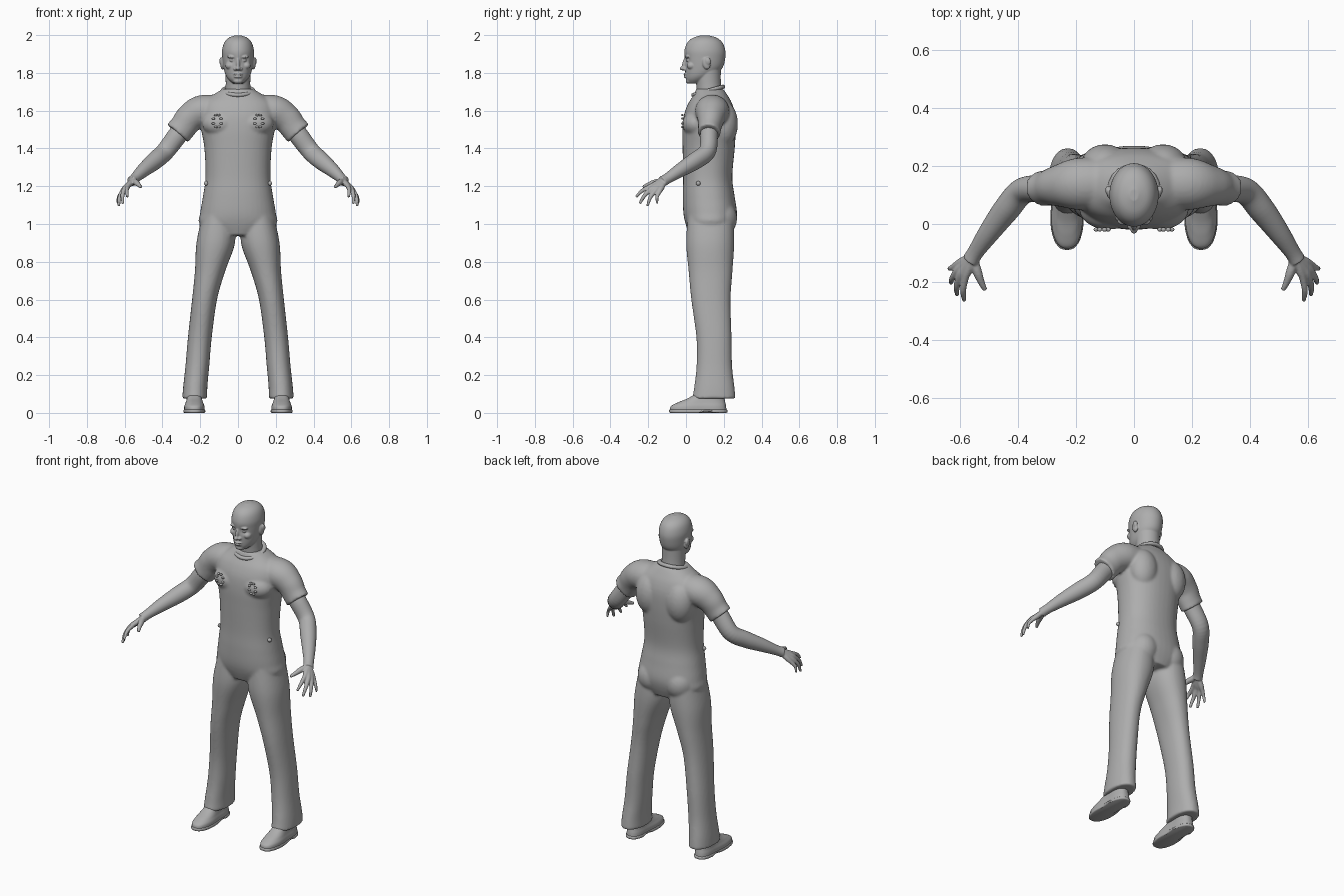
import bpy, bmesh, math
from mathutils import Vector, Matrix

cube = bpy.data.objects.get("Cube")
if cube:
    bpy.data.objects.remove(cube)

grey = bpy.data.materials.new("plain grey")
grey.use_nodes = True
COLOUR = (0.42, 0.42, 0.42, 1)
grey.diffuse_color = COLOUR
grey.node_tree.nodes["Principled BSDF"].inputs["Base Color"].default_value = COLOUR


def spline(pts, steps=6):
    """Catmull-Rom interpolation of any-length tuples."""
    out, n = [], len(pts)
    for i in range(n - 1):
        a, b, c, d = (pts[max(0, min(n - 1, i + k))] for k in (-1, 0, 1, 2))
        for s in range(steps):
            t = s / steps
            out.append([0.5 * (2*q + (r - p)*t + (2*p - 5*q + 4*r - w)*t*t + (3*q - p - 3*r + w)*t**3)
                        for p, q, r, w in zip(a, b, c, d)])
    return out + [list(pts[-1])]


def tube(bm, pts, side=1, flat=False, power=2.0, seg=40):
    """Closed loft through (x, y, z, rx, ry) sections."""
    path = spline(pts)
    mids = [Vector((p[0] * side, p[1], p[2])) for p in path]
    rings = []
    for i, p in enumerate(path):
        t = mids[min(i + 1, len(mids) - 1)] - mids[max(i - 1, 0)]
        t = Vector((0, 0, 1)) if flat else t.normalized()
        v = Vector((0, 1, 0))
        v = (v - t * v.dot(t)).normalized()
        u = v.cross(t)
        ring = []
        for k in range(seg):
            a = math.tau * k / seg
            c, s = math.cos(a), math.sin(a)
            c = math.copysign(abs(c) ** (2 / power), c)
            s = math.copysign(abs(s) ** (2 / power), s)
            ring.append(bm.verts.new(mids[i] + u * c * p[3] + v * s * p[4]))
        rings.append(ring)
    faces = [bm.faces.new(rings[0]), bm.faces.new(rings[-1])]
    for r, q in zip(rings, rings[1:]):
        faces += [bm.faces.new((r[k], r[k - 1], q[k - 1], q[k])) for k in range(seg)]
    bmesh.ops.recalc_face_normals(bm, faces=faces)


def blob(bm, centre, radii, tilt=0.0):
    """Ellipsoid, tilted about x."""
    m = Matrix.Translation(centre) @ Matrix.Rotation(tilt, 4, 'X') @ Matrix.Diagonal((*radii, 1))
    bmesh.ops.create_uvsphere(bm, u_segments=24, v_segments=16, radius=1, matrix=m)


def pair(bm, centre, radii, tilt=0.0):
    for s in (1, -1):
        blob(bm, (centre[0] * s, centre[1], centre[2]), radii, tilt)


def finish(bm, name, voxel=None, smooth=3):
    me = bpy.data.meshes.new(name)
    bm.to_mesh(me)
    bm.free()
    me.materials.append(grey)
    me.polygons.foreach_set("use_smooth", [True] * len(me.polygons))
    ob = bpy.data.objects.new(name, me)
    bpy.context.collection.objects.link(ob)
    if voxel:
        r = ob.modifiers.new("fuse", 'REMESH')
        r.mode, r.voxel_size, r.use_smooth_shade = 'VOXEL', voxel, True
        f = ob.modifiers.new("soften", 'SMOOTH')
        f.factor, f.iterations = 0.5, smooth
    return ob


# Shirt and trousers
bm = bmesh.new()
torso = [(.94, .13, .12, .11), (1.0, .13, .203, .132), (1.06, .128, .2, .142),
         (1.15, .12, .185, .137), (1.25, .115, .172, .13), (1.4, .12, .178, .138),
         (1.5, .122, .195, .141), (1.58, .125, .205, .135), (1.64, .128, .19, .115),
         (1.685, .13, .13, .088), (1.715, .125, .08, .072)]
tube(bm, [(0, y, z, rx, ry) for z, y, rx, ry in torso], flat=True, power=2.25)
leg = [(.105, .13, 1.04, .085, .12), (.118, .128, .9, .102, .127), (.148, .13, .75, .08, .116),
       (.177, .132, .6, .066, .104), (.202, .148, .4, .063, .093), (.215, .15, .25, .063, .094),
       (.226, .15, .14, .064, .106), (.229, .148, .075, .066, .115)]
sleeve = [(.08, .14, 1.6, .08, .085), (.19, .138, 1.597, .085, .09), (.255, .132, 1.56, .077, .073),
          (.29, .126, 1.515, .072, .062), (.32, .122, 1.48, .073, .06)]
for s in (1, -1):
    tube(bm, leg, s, flat=True, power=2.2)
    tube(bm, sleeve, s)
pair(bm, (.09, .055, 1.53), (.1, .075, .07))       # chest
pair(bm, (.1, .2, 1.53), (.085, .075, .12))        # shoulder blades
pair(bm, (.092, .175, 1.03), (.09, .096, .1))      # seat
finish(bm, "shirt_and_trousers", .008, 5)

# Collar band
bm = bmesh.new()
for k in range(40):
    a = math.tau * k / 40
    blob(bm, (.079 * math.cos(a), .118 + .078 * math.sin(a), 1.705 + .022 * math.sin(a)), (.014, .014, .012))
finish(bm, "collar", .005, 6)

# Head and neck
bm = bmesh.new()
head = [(1.745, .045, .028, .034), (1.765, .06, .05, .06), (1.79, .078, .066, .081),
        (1.83, .095, .077, .1), (1.88, .1, .083, .108), (1.92, .1, .084, .108),
        (1.96, .1, .073, .093), (1.985, .1, .051, .064), (1.999, .1, .015, .02)]
tube(bm, [(0, y, z, rx, ry) for z, y, rx, ry in head], flat=True, seg=64)
for v in bm.verts:                                  # eye sockets
    for s in (1, -1):
        d = (v.co - Vector((s * .033, .004, 1.868))).length
        v.co.y += .014 * math.exp(-(d / .019) ** 2)
tube(bm, [(0, .128, 1.64, .07, .068), (0, .12, 1.74, .065, .065), (0, .115, 1.83, .068, .07)])
blob(bm, (0, -.006, 1.85), (.01, .014, .034), -.25)  # nose bridge
blob(bm, (0, -.018, 1.824), (.013, .016, .011))      # nose tip
pair(bm, (.014, -.006, 1.821), (.01, .013, .009))    # nostrils
pair(bm, (.032, .008, 1.885), (.026, .013, .008))    # brows
pair(bm, (.032, .013, 1.867), (.014, .012, .009))    # eyes
pair(bm, (.045, .03, 1.838), (.022, .026, .02))      # cheeks
blob(bm, (0, -.001, 1.793), (.026, .013, .006))      # upper lip
blob(bm, (0, .0, 1.78), (.023, .013, .007))          # lower lip
blob(bm, (0, .016, 1.757), (.026, .018, .015))       # chin
pair(bm, (.083, .108, 1.85), (.011, .021, .033), .2)  # ears
pair(bm, (.09, .116, 1.862), (.009, .016, .02), .2)
finish(bm, "head", .0038, 3)

# Arms with hands
arm = [(.27, .126, 1.53, .05, .045), (.32, .122, 1.47, .052, .047), (.385, .113, 1.385, .049, .045),
       (.44, .05, 1.335, .047, .045), (.5, -.03, 1.285, .037, .037), (.545, -.095, 1.243, .027, .029),
       (.563, -.125, 1.225, .028, .03)]
# Base and tip of each finger, then its thickness
fingers = [((.582, -.185, 1.2), (.585, -.265, 1.143), .0105),
           ((.6, -.178, 1.188), (.61, -.245, 1.108), .011),
           ((.611, -.163, 1.176), (.631, -.204, 1.094), .0105),
           ((.615, -.142, 1.168), (.638, -.152, 1.108), .009)]
wrist = Vector((.558, -.115, 1.23))
for s, name in ((1, "left_arm"), (-1, "right_arm")):
    bm = bmesh.new()
    tube(bm, arm, s)
    for base, tip, r in fingers:
        b, t = Vector(base), Vector(tip)
        bend = b.lerp(t, .5) + Vector((.006, -.006, .005))
        tube(bm, [(*wrist, .014, .016), (*wrist.lerp(b, .6), .015, .017), (*b, r * 1.2, r * 1.3),
                  (*bend, r, r), (*t, r * .65, r * .65)], s, seg=16)
    tube(bm, [(.555, -.12, 1.228, .016, .016), (.54, -.165, 1.22, .016, .016),
              (.527, -.2, 1.208, .012, .012), (.513, -.228, 1.196, .008, .008)], s, seg=16)  # thumb
    finish(bm, name, .004, 4)

# Shoes
upper = [(.01, .065, .057, .15), (.035, .066, .056, .146), (.055, .082, .05, .126),
         (.075, .105, .046, .1), (.1, .13, .044, .08)]
sole = [(0, .065, .055, .148), (.004, .065, .06, .154), (.014, .065, .06, .154), (.018, .065, .057, .15)]
for s, name in ((1, "left"), (-1, "right")):
    for part, rings in (("shoe", upper), ("sole", sole)):
        bm = bmesh.new()
        tube(bm, [(.231, y, z, rx, ry) for z, y, rx, ry in rings], s, flat=True, power=2.5)
        for v in bm.verts:                          # narrow waist between toe and heel
            w = math.exp(-((v.co.y - .1) / .06) ** 2)
            v.co.x += (s * .231 - v.co.x) * .14 * w
            if v.co.z < .012 and abs(v.co.y - .11) < .035:
                v.co.z += .006
        finish(bm, name + "_" + part)

# Small stitched ornaments on the chest
bm = bmesh.new()
for s in (1, -1):
    for k in range(8):
        a = math.tau * (k + .5) / 8
        x, z = s * .11 + .022 * math.cos(a), 1.545 + .034 * math.sin(a)
        blob(bm, (x, -.019, z), (.009, .007, .006))
finish(bm, "chest_ornaments")

# Waist buttons
bm = bmesh.new()
pair(bm, (.168, .065, 1.215), (.012, .012, .012))
finish(bm, "waist_buttons")
